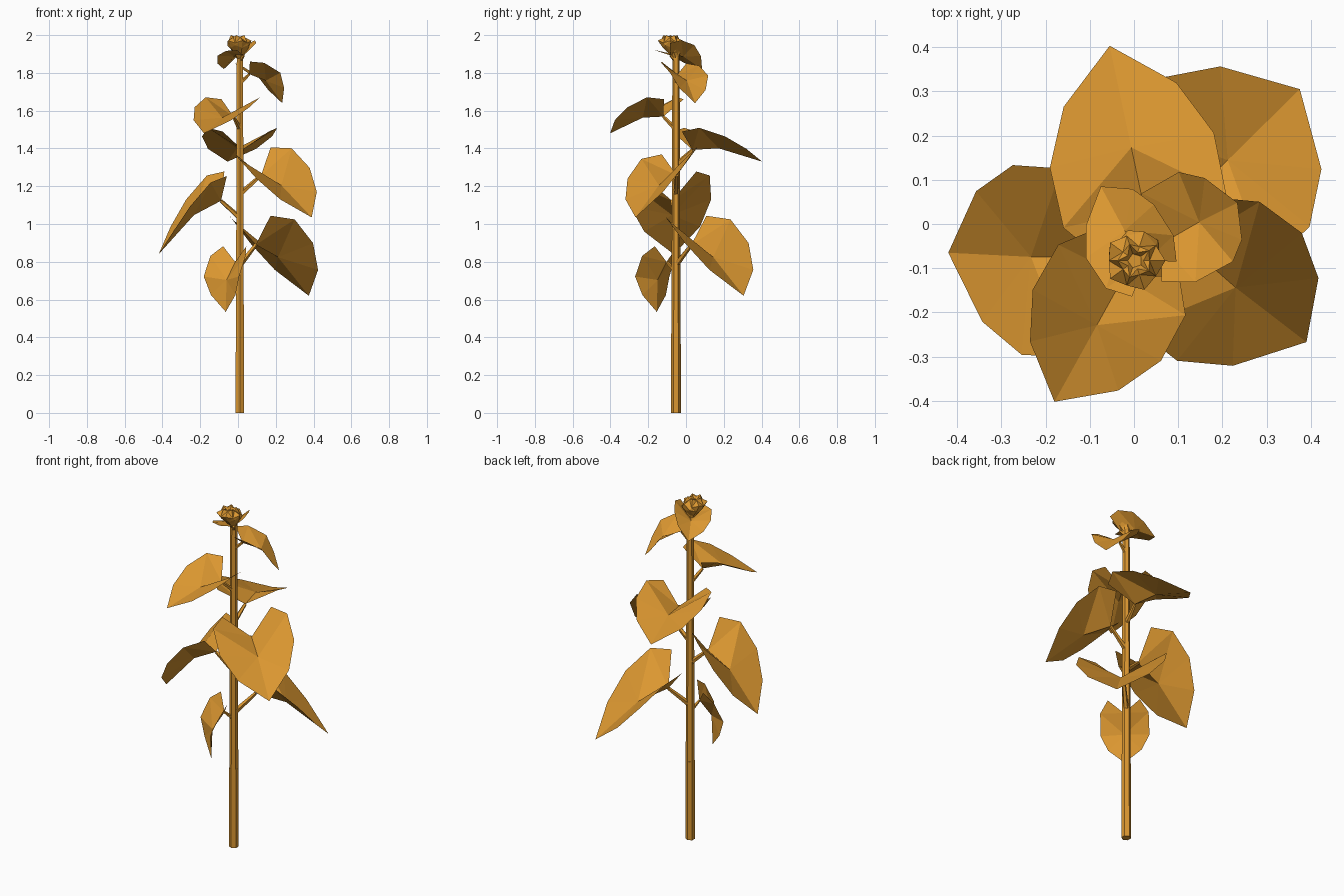
import bpy, bmesh, math
from mathutils import Vector, Matrix

cube = bpy.data.objects.get("Cube")
if cube:
    bpy.data.objects.remove(cube, do_unlink=True)

# Single warm ochre colour
ochre = bpy.data.materials.new("ochre")
ochre.use_nodes = True
OCHRE = (0.71, 0.31, 0.03, 1)
ochre.diffuse_color = OCHRE
ochre.node_tree.nodes["Principled BSDF"].inputs["Base Color"].default_value = OCHRE

STEM_X, STEM_Y = 0.01, -0.053


def finish(name, bm):
    mesh = bpy.data.meshes.new(name)
    bm.to_mesh(mesh)
    bm.free()
    mesh.materials.append(ochre)
    obj = bpy.data.objects.new(name, mesh)
    bpy.context.collection.objects.link(obj)
    return obj


def tube(name, start, end, r1, r2, sides):
    """Tapered prism between two points."""
    start, end = Vector(start), Vector(end)
    axis = end - start
    bm = bmesh.new()
    place = Matrix.Translation((start + end) / 2) @ axis.to_track_quat("Z", "Y").to_matrix().to_4x4()
    bmesh.ops.create_cone(bm, cap_ends=True, segments=sides, radius1=r1,
                          radius2=r2, depth=axis.length, matrix=place)
    return finish(name, bm)


# Half outline of a heart-shaped leaf: (distance from tip, side, lift)
EDGE = [(0.165, 0.163, 0.006), (0.345, 0.237, 0),
        (0.525, 0.235, -0.035), (0.60, 0.155, -0.105)]
TIP, MIDRIB, NOTCH = (0, 0, 0), (0.30, 0, -0.065), (0.45, 0, -0.16)


def leaf(name, tip, azimuth, pitch, roll, size, bend=0):
    az, th, ro = (math.radians(a) for a in (azimuth, pitch, roll))
    up = Vector((0, 0, 1))
    out = Vector((math.cos(az), math.sin(az), 0))
    along = out * math.cos(th) + up * math.sin(th)
    lift = out * math.sin(th) - up * math.cos(th)
    side = up.cross(out)
    side, lift = (side * math.cos(ro) + lift * math.sin(ro),
                  lift * math.cos(ro) - side * math.sin(ro))

    def place(p, sign=1):
        droop = bend * max(0, p[0] - EDGE[1][0])
        return Vector(tip) + size * (along * p[0] + side * p[1] * sign + lift * (p[2] - droop))

    bm = bmesh.new()
    t, m, n = (bm.verts.new(place(p)) for p in (TIP, MIDRIB, NOTCH))
    for sign in (1, -1):
        s1, s2, lobe, ear = (bm.verts.new(place(p, sign)) for p in EDGE)
        for tri in ((m, t, s1), (m, s1, s2), (m, s2, lobe), (m, lobe, n), (n, lobe, ear)):
            bm.faces.new(tri if sign < 0 else tri[::-1])
    finish(name, bm)

    # Stalk rising from the stem to the leaf notch
    base = place(NOTCH)
    reach = math.hypot(base.x - STEM_X, base.y - STEM_Y)
    tube(name + "_stalk", (STEM_X, STEM_Y, base.z - 0.9 * reach), base,
         0.008 + 0.008 * size, 0.004 + 0.006 * size, 5)


# Stem in two slightly tapered lengths
tube("lower_stem", (STEM_X, STEM_Y, 0), (STEM_X, STEM_Y, 0.46), 0.026, 0.025, 6)
tube("upper_stem", (STEM_X, STEM_Y, 0.46), (STEM_X, STEM_Y, 1.91), 0.024, 0.019, 6)

# Leaves spiralling up the stem: tip, azimuth, pitch, roll, size, bend
LEAVES = {
    "lowest_leaf": ((-0.065, -0.155, 0.535), 226, 80, 0, 0.55, 0.5),
    "back_left_leaf": ((0.375, 0.305, 0.62), 44.6, 126, 0, 1.0),
    "right_leaf": ((-0.42, -0.065, 0.84), 174, 120, -10, 0.91),
    "front_left_leaf": ((0.39, -0.267, 1.035), -34, 128, 13, 0.86),
    "back_leaf": ((-0.055, 0.403, 1.33), 102, 151, 0, 0.8),
    "front_leaf": ((-0.18, -0.402, 1.48), 241, 145, 0, 0.7),
    "upper_left_leaf": ((0.234, 0.048, 1.64), 24, 117, -8, 0.5, 0.5),
    "top_leaf": ((-0.075, 0.085, 1.82), 113, 138, -22, 0.43, 0.3),
}
for name, args in LEAVES.items():
    leaf(name, *args)

# Crumpled flower bud leaning to the front
PROFILE = [(0.016, 1.875), (0.03, 1.905), (0.057, 1.94), (0.064, 1.965), (0.036, 1.994), (0.018, 1.985)]
SIDES = 10
bm = bmesh.new()
rings = []
for k, (radius, z) in enumerate(PROFILE):
    lean = min(k, 3) / 3
    ring = []
    for i in range(SIDES):
        a = math.tau * i / SIDES
        bump = 1 if (i + k) % 2 else -1
        r = radius * (1 + 0.08 * bump)
        ring.append(bm.verts.new((STEM_X - 0.008 * lean + r * math.cos(a),
                                  STEM_Y - 0.03 * lean + r * math.sin(a),
                                  z + (0.006 * bump if k > 1 else 0))))
    rings.append(ring)
for low, high in zip(rings, rings[1:]):
    for i in range(SIDES):
        j = (i + 1) % SIDES
        bm.faces.new((low[i], low[j], high[j], high[i]))
bm.faces.new(rings[-1])
bm.faces.new(rings[0][::-1])
bmesh.ops.triangulate(bm, faces=bm.faces[:])
finish("flower_bud", bm)
